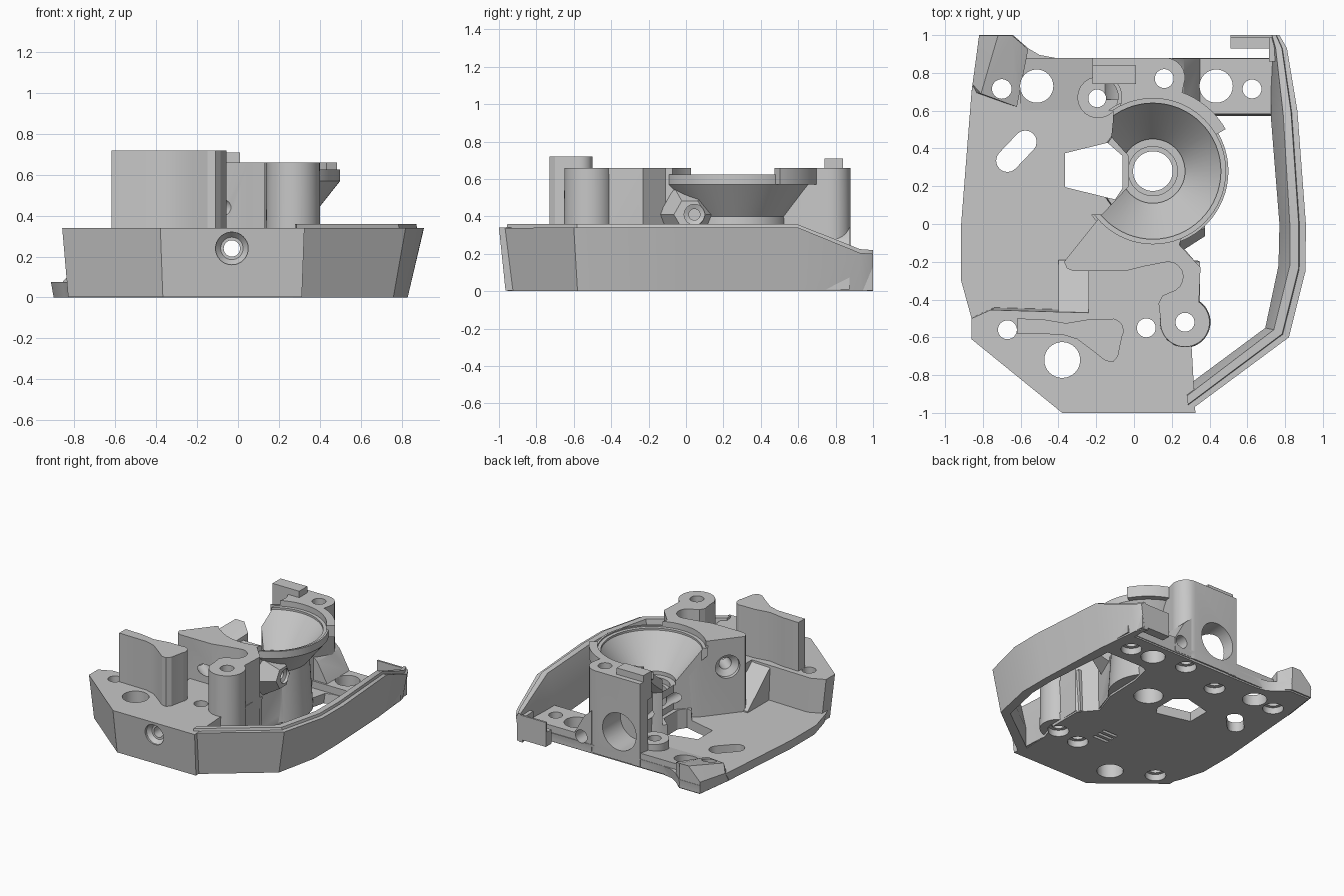
import bpy, bmesh, math
from mathutils import Vector

if "Cube" in bpy.data.objects:
    bpy.data.objects.remove(bpy.data.objects["Cube"])

grey = bpy.data.materials.new("plain grey")
grey.diffuse_color = (0.57, 0.57, 0.57, 1)
grey.use_nodes = True
grey.node_tree.nodes["Principled BSDF"].inputs["Base Color"].default_value = grey.diffuse_color
C = Vector((0.10, 0.28))  # funnel centre


def finish(name, bm):
    bmesh.ops.recalc_face_normals(bm, faces=bm.faces)
    me = bpy.data.meshes.new(name)
    bm.to_mesh(me)
    bm.free()
    me.materials.append(grey)
    ob = bpy.data.objects.new(name, me)
    bpy.context.collection.objects.link(ob)
    return ob


def loft(name, rings):
    """Skin a stack of equal closed rings and cap both ends."""
    bm = bmesh.new()
    vs = [[bm.verts.new(p) for p in r] for r in rings]
    n = len(vs[0])
    for a, b in zip(vs, vs[1:]):
        for i in range(n):
            j = (i + 1) % n
            bm.faces.new((a[i], a[j], b[j], b[i]))
    bm.faces.new(vs[0])
    bm.faces.new(vs[-1])
    return finish(name, bm)


def prism(name, pts, z0, z1, taper=1.0):
    return loft(name, [[((x + .03) * taper - .03, y * taper, z0) for x, y in pts],
                       [(x, y, z1) for x, y in pts]])


def arc(cx, cy, r, a0, a1, n=12):
    return [(cx + r * math.cos(math.radians(a0 + (a1 - a0) * i / n)),
             cy + r * math.sin(math.radians(a0 + (a1 - a0) * i / n))) for i in range(n + 1)]


def turned(name, profile, origin, axis=(0, 0, 1), n=48):
    """Stack of discs (radius, distance) along an axis."""
    q = Vector(axis).to_track_quat('Z', 'Y')
    o = Vector(origin)
    return loft(name, [[o + q @ Vector((r * math.cos(t * math.tau / n), r * math.sin(t * math.tau / n), d))
                        for t in range(n)] for r, d in profile])


def hull(name, pts):
    bm = bmesh.new()
    for p in pts:
        bm.verts.new(p)
    bmesh.ops.convex_hull(bm, input=bm.verts)
    return finish(name, bm)


def boolean(ob, others, op):
    for o in others:
        m = ob.modifiers.new(op, 'BOOLEAN')
        m.operation, m.object, m.solver = op, o, 'EXACT'
        bpy.context.view_layer.objects.active = ob
        bpy.ops.object.modifier_apply(modifier=m.name)
        bpy.data.objects.remove(o)


# Floor plate
floor = prism("housing", [(-.37, -.955), (.29, -.955), (.30, -.65), (.35, -.5), (.35, -.23), (.24, -.1),
                          (.31, .1), (.32, .4), (.36, .56), (.42, .58), (.76, .58), (.78, .88), (-.42, .88),
                          (-.50, .895), (-.56, .93), (-.64, 1), (-.82, 1), (-.86, .7), (-.915, 0),
                          (-.915, -.3), (-.86, -.5), (-.825, -.58)], 0, .075, .985)
adds = []
# Rear bar with a sloped shoulder next to the tower
adds.append(prism("rear_bar", [(.2, .585), (.79, .585), (.79, .875), (.2, .875)], .01, .13))
adds.append(hull("bar_shoulder", [(x, y, z) for y in (.60, .877) for x, z in
                                  ((.2, .02), (.2, .34), (.265, .28), (.29, .20), (.35, .128), (.35, .02))]))
# Front block and ramp
adds.append(prism("front_block", [(-.86, -.61), (-.38, -1), (.325, -1), (.305, -.65), (.35, -.5), (.35, -.2),
                                  (-.24, -.2), (-.24, -.47), (-.76, -.455), (-.86, -.5)], .003, .34, .965))
adds.append(hull("ramp", [(x, y, z) for x in (-.40, -.235) for y, z in
                          ((-.19, .03), (-.19, .085), (-.48, .03), (-.48, .335))]))
# Raised rear left corner
adds.append(hull("rear_corner", [(-.82, .998, .01), (-.64, .998, .01), (-.86, .70, .01), (-.56, .925, .01),
                                 (-.62, .62, .01), (-.82, .998, .10), (-.72, .998, .20), (-.645, .998, .20),
                                 (-.56, .925, .16), (-.81, .69, .13), (-.855, .74, .08), (-.62, .62, .10)]))
adds.append(hull("rear_slope", [(x, y, z) for x in (-.60, -.15) for y, z in
                                ((.878, .01), (.878, .12), (.60, .01), (.60, .077))]))
# Front tower
adds.append(prism("front_tower", [(-.62, -.50), (-.48, -.505), (-.36, -.525), (-.24, -.505), (-.13, -.505)]
                  + arc(-.12, -.565, .065, 80, -30, 6) + [(-.085, -.70), (-.11, -.73), (-.15, -.725),
                  (-.22, -.67), (-.30, -.61), (-.38, -.585), (-.62, -.58)], .30, .72))
# Central body with the neck to the right post
adds.append(prism("central_body", [(-.37, -.2), (-.355, -.235), (-.32, -.25), (-.05, -.25), (.05, -.225)]
                  + arc(.18, -.28, .08, 110, -60, 8) + [(.15, -.38), (.13, -.42), (.14, -.50), (.34, -.50),
                  (.352, -.23), (.24, -.11), (.31, .1), (.2, .3), (0, .2), (-.17, .05)], .012, .66))
adds.append(turned("right_post", [(.135, .02), (.13, .66)], (.27, -.52, 0)))
# Rear tower, leaving a bay around the low lug
adds.append(prism("rear_tower", [(-.22, .78), (-.13, .78)] + arc(-.19, .67, .125, 45, -20, 6)
                  + [(-.06, .5), (.2, .5), (.24, .62)] + arc(.165, .775, .105, -20, 90, 8)
                  + [(-.22, .88)], .014, .66))
adds.append(prism("rear_tab", [(-.22, .74), (.01, .74), (.01, .84), (-.22, .84)], .5, .71))
adds.append(prism("lug_island", arc(-.19, .67, .11, 0, 330, 20), .02, .15))
# Funnel shell and raised rim arc
adds.append(turned("funnel_shell", [(.29, .016), (.265, .40), (.40, .57), (.40, .625)], (*C, 0), n=64))
adds.append(prism("rim_arc", arc(*C, .445, 30, 105, 20) + arc(*C, .36, 105, 30, 20), .57, .66))
# Hexagonal nozzle boss
N = (1, 0, 0)
adds.append(turned("nozzle_boss", [(.165, 0), (.165, .15), (.085, .275)], (.10, .02, .41), N, 6))
boolean(floor, adds, 'UNION')

cuts = []
# Funnel interior, centre bore and opened left side
cuts.append(turned("funnel_cut", [(.13, .30), (.13, .34), (.17, .341), (.17, .37), (.36, .60), (.36, .615),
                                  (.385, .616), (.385, .9)], (*C, 0), n=64))
cuts.append(turned("centre_bore", [(.105, -.1), (.105, .5)], (*C, 0)))
cuts.append(prism("left_gap", [(-.5, .05), (-.17, .05), (-.03, .2), (-.03, .36), (-.12, .46), (-.11, .56),
                               (-.11, .60), (-.5, .60)], .151, .9))
cuts.append(prism("left_window", [(-.365, .195), (-.365, .375), (-.14, .43), (-.06, .36), (-.06, .19), (-.1, .13)],
                  -.1, .5))
# Vertical screw holes, the small ones with wider recesses underneath
for x, y, r in ((-.67, -.56, .05), (-.38, -.72, .095), (.065, -.55, .05), (.27, -.52, .05), (-.70, .715, .052),
                (-.515, .73, .088), (.435, .73, .088), (.625, .715, .05), (.16, .77, .05), (-.195, .665, .047)):
    prof = [(r, -.1), (r, .9)]
    if r < .06:
        prof = [(.075, -.1), (.075, .05), (r, .051), (r, .9)]
    cuts.append(turned("screw_hole", prof, (x, y, 0), n=32))
# Slanted slot in the floor
cuts.append(prism("slot", arc(-.575, .435, .06, -45, 135, 8) + arc(-.67, .335, .06, 135, 315, 8), -.1, .2))
# Three slits underneath
for k in (-1, 0, 1):
    y = -.36 + k * .05
    cuts.append(prism("slit", [(-.1, y - .012), (.03, y - .012), (.03, y + .012), (-.1, y + .012)], -.1, .05))
# Front-to-back bore, rear bore, small rear hole, nozzle and body holes
cuts.append(turned("front_bore", [(.08, -.1), (.08, .03), (.055, .06), (.04, .061), (.04, 1.9)],
                   (-.03, -1, .24), (0, 1, 0), 32))
cuts.append(turned("rear_bore", [(.145, -.1), (.145, .22)], (-.04, .88, .24), (0, -1, 0)))
cuts.append(turned("rear_screw", [(.05, -.1), (.05, .12)], (.29, .88, .115), (0, -1, 0), 24))
cuts.append(turned("nozzle_bore", [(.03, .12), (.03, .24), (.055, .25), (.055, .4)], (.10, .045, .41), N, 24))
cuts.append(turned("body_bore", [(.09, -.1), (.09, .03), (.045, .06), (.045, .4)], (-.29, -.10, .44),
                   (.78, -.62, 0), 24))
boolean(floor, cuts, 'DIFFERENCE')

# Right rail: outer bottom, outer top, inner top, inner bottom, height
stations = [((.27, -.955), (.29, -.992), (.28, -.91), (.29, -.85), .339),
            ((.76, -.58), (.82, -.60), (.74, -.56), (.695, -.55), .34),
            ((.83, -.25), (.908, -.25), (.825, -.22), (.765, -.22), .34),
            ((.83, 0), (.91, 0), (.825, .0), (.77, .0), .34),
            ((.805, .58), (.865, .60), (.79, .58), (.725, .56), .34),
            ((.77, .93), (.81, .93), (.75, .93), (.725, .93), .205),
            ((.74, 1), (.77, 1), (.73, 1), (.71, 1), .20)]
rings = []
for ob_, ot, it, ib, z in stations:
    a, b = Vector(ot), Vector(it)
    m, k = a.lerp(b, .4), a.lerp(b, .45)
    rings.append([(*ob_, 0), (*ot, z), (*m, z), (*k, z + .02), (*it, z + .02), (*ib, z * .45), (*ib, 0)])
rail = loft("side_rail", rings)

# Rear hook at the end of the rail
hook = prism("rear_hook", [(.51, .93), (.74, .93), (.74, 1), (.51, 1)], .02, .13)
hook_lip = prism("hook_lip", [(.51, .985), (.75, .985), (.75, 1), (.51, 1)], .12, .21)
hook_web = prism("hook_web", [(.715, .86), (.77, .86), (.76, .999), (.715, .999)], .005, .19)

for ob in (floor, rail, hook, hook_lip, hook_web):
    bpy.ops.object.select_all(action='DESELECT')
    ob.select_set(True)
    bpy.context.view_layer.objects.active = ob
    bpy.ops.object.shade_smooth_by_angle(angle=math.radians(25))
